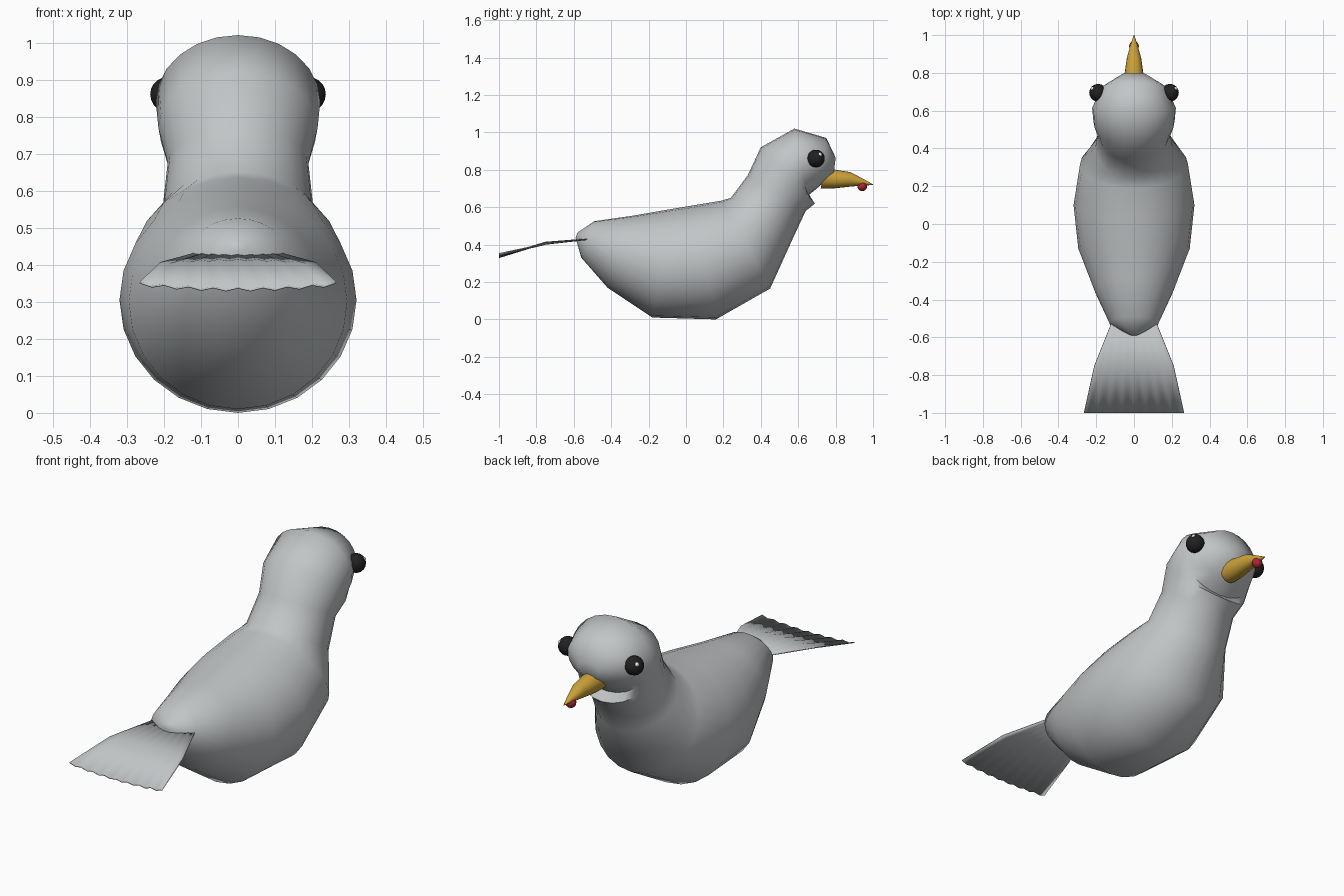
import bpy
import bmesh
import math
from mathutils import Vector

cube = bpy.data.objects.get("Cube")
if cube:
    bpy.data.objects.remove(cube, do_unlink=True)


def material(name, rgb):
    mat = bpy.data.materials.new(name)
    mat.use_nodes = True
    mat.diffuse_color = (*rgb, 1)
    mat.node_tree.nodes["Principled BSDF"].inputs["Base Color"].default_value = (*rgb, 1)
    return mat


GREY = material("feather grey", (0.54, 0.56, 0.57))
YELLOW = material("beak yellow", (0.60, 0.36, 0.04))
RED = material("berry red", (0.40, 0.02, 0.03))
BLACK = material("eye black", (0.015, 0.015, 0.015))
WHITE = material("glint white", (0.85, 0.85, 0.85))


def finish(name, bm, mat, angle=60):
    bmesh.ops.recalc_face_normals(bm, faces=bm.faces)
    mesh = bpy.data.meshes.new(name)
    bm.to_mesh(mesh)
    bm.free()
    mesh.materials.append(mat)
    obj = bpy.data.objects.new(name, mesh)
    bpy.context.collection.objects.link(obj)
    bpy.ops.object.select_all(action='DESELECT')
    obj.select_set(True)
    bpy.context.view_layer.objects.active = obj
    bpy.ops.object.shade_smooth_by_angle(angle=math.radians(angle))
    return obj


def loft(name, sections, sides, mat):
    """Skin tilted ellipses given as top y, top z, bottom y, bottom z, half width."""
    bm = bmesh.new()
    rings = []
    for ty, tz, by, bz, w in sections:
        top, bottom = Vector((0, ty, tz)), Vector((0, by, bz))
        mid, half = (top + bottom) / 2, (top - bottom) / 2
        ring = []
        for i in range(sides):
            a = math.tau * i / sides
            ring.append(bm.verts.new(mid + half * math.cos(a) + Vector((w * math.sin(a), 0, 0))))
        rings.append(ring)
    for r, s in zip(rings, rings[1:]):
        for i in range(sides):
            j = (i + 1) % sides
            bm.faces.new((r[i], r[j], s[j], s[i]))
    bm.faces.new(rings[0])
    bm.faces.new(rings[-1])
    return finish(name, bm, mat)


def ball(name, centre, radius, mat):
    bm = bmesh.new()
    bmesh.ops.create_uvsphere(bm, u_segments=16, v_segments=10, radius=radius)
    bmesh.ops.translate(bm, verts=bm.verts, vec=centre)
    return finish(name, bm, mat)


# Body, neck and head in one skin, rump to face, with a lip at the throat
loft("body", [
    (-0.58, 0.465, -0.59, 0.435, 0.025),
    (-0.49, 0.525, -0.56, 0.33, 0.13),
    (-0.28, 0.555, -0.42, 0.17, 0.21),
    (-0.08, 0.59, -0.18, 0.01, 0.295),
    (0.04, 0.61, 0.16, 0.0, 0.32),
    (0.19, 0.635, 0.45, 0.165, 0.285),
    (0.24, 0.65, 0.57, 0.43, 0.205),
    (0.33, 0.77, 0.64, 0.58, 0.19),
    (0.40, 0.92, 0.69, 0.62, 0.215),
    (0.58, 1.02, 0.65, 0.66, 0.222),
    (0.75, 0.97, 0.70, 0.70, 0.17),
    (0.80, 0.865, 0.79, 0.78, 0.06),
], 24, GREY)

# Beak curving down to a point
loft("beak", [
    (0.74, 0.81, 0.72, 0.70, 0.055),
    (0.80, 0.80, 0.79, 0.70, 0.05),
    (0.88, 0.787, 0.88, 0.71, 0.038),
    (0.95, 0.75, 0.95, 0.716, 0.018),
    (1.0, 0.722, 1.0, 0.718, 0.002),
], 16, YELLOW)
ball("berry", (0, 0.942, 0.712), 0.026, RED)

# Eyes with small glints
for side, label in ((1, "left"), (-1, "right")):
    eye = Vector((side * 0.19, 0.695, 0.86))
    ball(label + "_eye", eye, 0.047, BLACK)
    glint = Vector((side * 0.7, 0.5, 0.5)).normalized() * 0.039
    ball(label + "_eye_glint", eye + glint, 0.012, WHITE)

# Fan tail: grid with ripples that deepen toward the tip
bm = bmesh.new()
FEATHERS = 8
columns = FEATHERS * 2
rows = []
for y, width, edge_z, dip, ripple in ((-0.50, 0.11, 0.432, 0.0, 0.002),
                                      (-0.75, 0.21, 0.405, -0.008, 0.005),
                                      (-1.0, 0.265, 0.352, 0.014, 0.008)):
    row = []
    for c in range(columns + 1):
        t = 2 * c / columns - 1
        z = edge_z - dip * (1 - t * t) - ripple * (c % 2)
        row.append(bm.verts.new((t * width, y, z)))
    rows.append(row)
for r, s in zip(rows, rows[1:]):
    for c in range(columns):
        bm.faces.new((r[c], r[c + 1], s[c + 1], s[c]))
tail = finish("tail", bm, GREY, 30)
thick = tail.modifiers.new("thickness", 'SOLIDIFY')
thick.thickness = 0.005
thick.offset = 0
